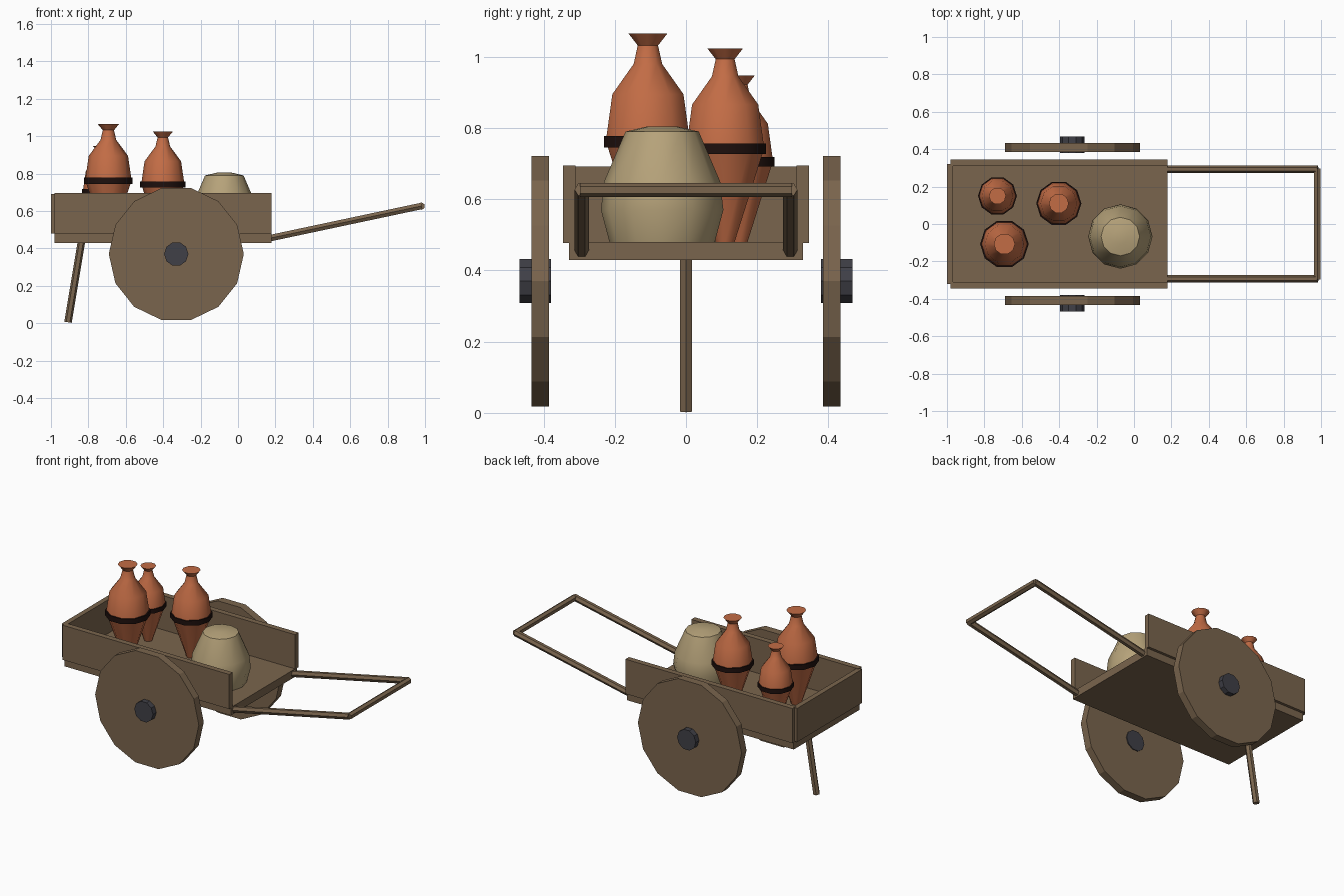
import bpy, bmesh, math
from mathutils import Vector, Matrix

if "Cube" in bpy.data.objects:
    bpy.data.objects.remove(bpy.data.objects["Cube"], do_unlink=True)


def material(name, rgb):
    m = bpy.data.materials.new(name)
    m.use_nodes = True
    m.diffuse_color = (*rgb, 1)
    m.node_tree.nodes["Principled BSDF"].inputs["Base Color"].default_value = (*rgb, 1)
    return m


wood = material("brown wood", (0.195, 0.130, 0.075))
clay = material("terracotta", (0.54, 0.150, 0.060))
cloth = material("sackcloth", (0.47, 0.365, 0.195))
iron = material("dark iron", (0.051, 0.051, 0.063))
glaze = material("dark glaze", (0.013, 0.005, 0.004))


def finish(name, bm, *mats):
    bmesh.ops.recalc_face_normals(bm, faces=bm.faces)
    mesh = bpy.data.meshes.new(name)
    bm.to_mesh(mesh)
    bm.free()
    for m in mats:
        mesh.materials.append(m)
    ob = bpy.data.objects.new(name, mesh)
    bpy.context.collection.objects.link(ob)
    return ob


def box(name, low, high, mat):
    low, high = Vector(low), Vector(high)
    bm = bmesh.new()
    bmesh.ops.create_cube(bm, size=1)
    bmesh.ops.scale(bm, vec=high - low, verts=bm.verts)
    bmesh.ops.translate(bm, vec=(low + high) / 2, verts=bm.verts)
    return finish(name, bm, mat)


def rod(name, start, end, radius, sides, mat, spin=0.0):
    # prism running between two points
    start, end = Vector(start), Vector(end)
    axis = end - start
    bm = bmesh.new()
    bmesh.ops.create_cone(bm, cap_ends=True, segments=sides, radius1=radius,
                          radius2=radius, depth=axis.length)
    turn = axis.to_track_quat('Z', 'Y').to_matrix().to_4x4()
    bm.transform(Matrix.Translation((start + end) / 2) @ turn @ Matrix.Rotation(spin, 4, 'Z'))
    return finish(name, bm, mat)


def lathe(name, profile, sides, place, size, mats, banded=()):
    # capped surface of revolution; listed profile spans use the second material
    bm = bmesh.new()
    rings = []
    for r, z in profile:
        rings.append([bm.verts.new((r * math.cos(a), r * math.sin(a), z))
                      for a in (math.tau * i / sides for i in range(sides))])
    for k in range(len(rings) - 1):
        for i in range(sides):
            j = (i + 1) % sides
            f = bm.faces.new((rings[k][i], rings[k][j], rings[k + 1][j], rings[k + 1][i]))
            f.material_index = 1 if k in banded else 0
    bm.faces.new(rings[0])
    bm.faces.new(rings[-1])
    bm.transform(Matrix.Translation(place) @ Matrix.Scale(size, 4))
    ob = finish(name, bm, *mats)
    bpy.ops.object.select_all(action='DESELECT')
    ob.select_set(True)
    bpy.context.view_layer.objects.active = ob
    bpy.ops.object.shade_smooth_by_angle(angle=math.radians(38))
    return ob


# Cart bed and boards
FLOOR = 0.48
box("bed", (-0.98, -0.328, 0.43), (0.18, 0.328, FLOOR), wood)
box("back_board", (-1.0, -0.322, FLOOR), (-0.968, 0.322, 0.692), wood)

# Paired parts
for side, s in (("left", 1), ("right", -1)):
    y1, y2 = sorted((s * 0.31, s * 0.345))
    box(side + "_board", (-0.982, y1, FLOOR - 0.003), (0.18, y2, 0.695), wood)
    rod(side + "_wheel", (-0.33, s * 0.385, 0.37), (-0.33, s * 0.434, 0.37),
        0.361, 14, wood, math.pi / 2)
    rod(side + "_hub", (-0.33, s * 0.379, 0.37), (-0.33, s * 0.467, 0.37),
        0.065, 10, iron, math.pi / 2)
    rod(side + "_handle", (0.172, s * 0.293, 0.455), (0.982, s * 0.293, 0.627),
        0.02, 6, wood, math.pi / 6)

# Crossbar and rear prop
rod("handle_crossbar", (0.98, -0.298, 0.626), (0.98, 0.298, 0.626), 0.02, 6, wood)
rod("rear_leg", (-0.909, 0, 0.005), (-0.835, 0, 0.45), 0.02, 6, wood)

# Clay jars with a raised dark band
jar = [(0.03, 0), (0.118, 0.265), (0.13, 0.265), (0.13, 0.298), (0.122, 0.298),
       (0.105, 0.415), (0.042, 0.5), (0.03, 0.552), (0.057, 0.585)]
for name, x, y, size in (("large_jar", -0.693, -0.107, 1.0),
                         ("middle_jar", -0.402, 0.11, 0.93),
                         ("small_jar", -0.73, 0.15, 0.8)):
    lathe(name, jar, 10, (x, y, FLOOR), size, (clay, glaze), (1, 2, 3))

# Filled sack
sack = [(0.148, 0), (0.172, 0.09), (0.163, 0.17), (0.103, 0.31), (0.04, 0.325)]
lathe("sack", sack, 12, (-0.073, -0.067, FLOOR), 1.0, (cloth,))
